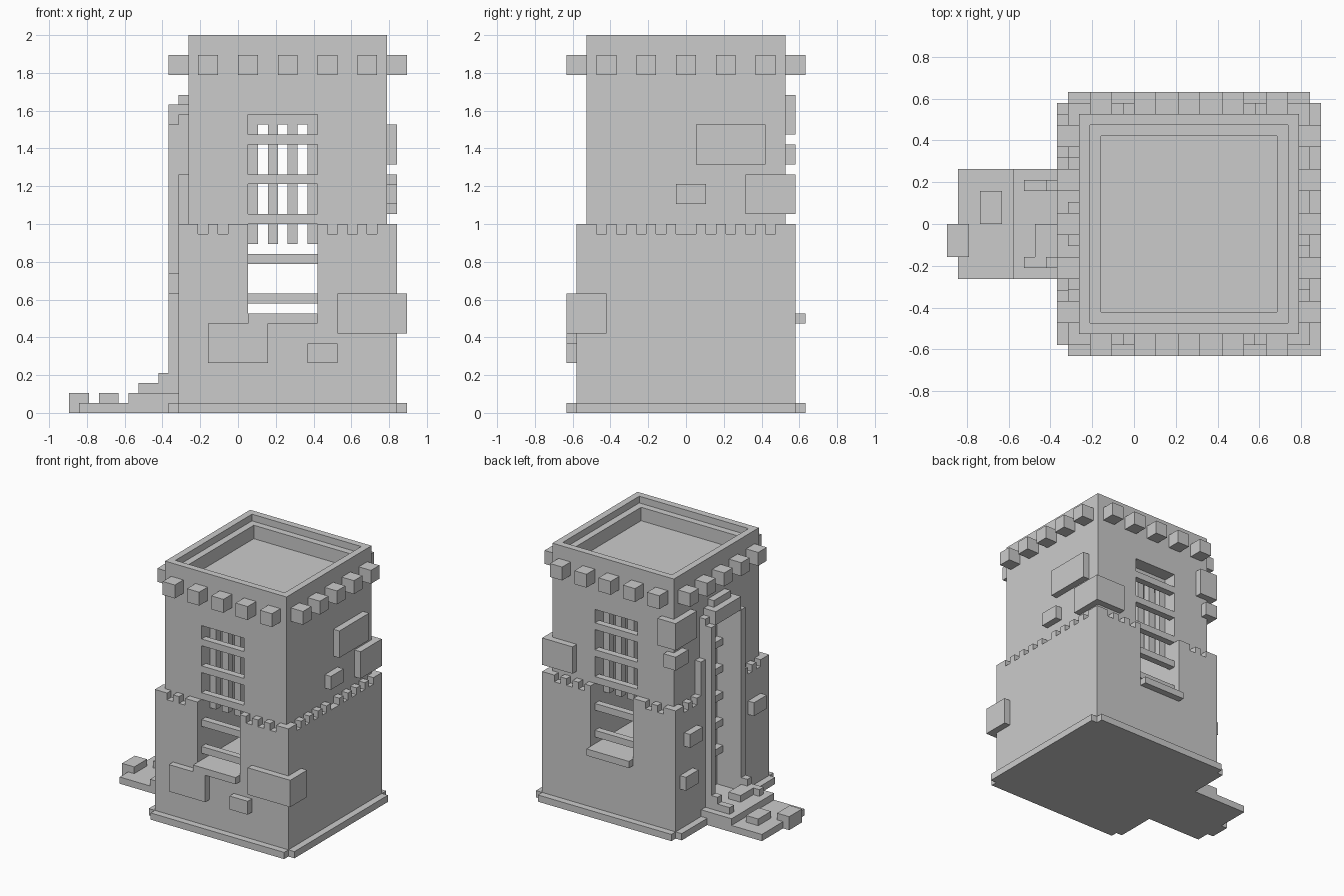
import bpy, bmesh

if "Cube" in bpy.data.objects:
    bpy.data.objects.remove(bpy.data.objects["Cube"])

U = 1 / 19  # one block unit


def boxes(name, spans):
    """One object from boxes given as (x0, x1, y0, y1, z0, z1) in block units."""
    bm = bmesh.new()
    for x0, x1, y0, y1, z0, z1 in spans:
        vs = bmesh.ops.create_cube(bm, size=1)["verts"]
        for v in vs:
            v.co = ((x1 if v.co.x > 0 else x0) * U,
                    (y1 if v.co.y > 0 else y0) * U,
                    (z1 if v.co.z > 0 else z0) * U)
    return finish(name, bm)


def slab(name, outline, z0, z1):
    """Flat outline in block units extruded upwards."""
    bm = bmesh.new()
    face = bm.faces.new([bm.verts.new((x * U, y * U, z0 * U)) for x, y in outline])
    top = bmesh.ops.extrude_face_region(bm, geom=[face])["geom"]
    moved = [g for g in top if isinstance(g, bmesh.types.BMVert)]
    bmesh.ops.translate(bm, verts=moved, vec=(0, 0, (z1 - z0) * U))
    bmesh.ops.recalc_face_normals(bm, faces=bm.faces)
    return finish(name, bm)


def finish(name, bm):
    me = bpy.data.meshes.new(name)
    bm.to_mesh(me)
    bm.free()
    ob = bpy.data.objects.new(name, me)
    bpy.context.collection.objects.link(ob)
    return ob


def cut(ob, *span):
    cutter = boxes("cutter", [span])
    cutter.hide_render = True
    mod = ob.modifiers.new("cut", "BOOLEAN")
    mod.operation, mod.solver, mod.object = "DIFFERENCE", "EXACT", cutter
    bpy.context.view_layer.objects.active = ob
    bpy.ops.object.modifier_apply(modifier=mod.name)
    bpy.data.objects.remove(cutter, do_unlink=True)


# Base plate with notched corners
slab("base_plate", [(-7, -11), (-6, -11), (-6, -12), (16, -12), (16, -11), (17, -11),
                    (17, 11), (16, 11), (16, 12), (-6, 12), (-6, 11), (-7, 11)], 0, 1)

# Tower body: window passage front to back, door recess on the left, stepped roof
lower = boxes("lower_walls", [(-6, 16, -11, 11, 1, 18)])
upper = boxes("upper_walls", [(-5, 15, -10, 10, 18, 38)])
cut(lower, 1, 8, -13, 13, 10, 20)
cut(upper, 1, 8, -13, 13, 17, 29)
for s in (-1, 1):
    cut(upper, 1, 8, *sorted((s * 8, s * 13)), 28, 30)
cut(lower, -9, -3, -3, 3, 2, 20)
cut(upper, -9, -3, -3, 3, 17, 29)
cut(upper, -4, 14, -9, 9, 37, 40)
cut(upper, -3, 13, -8, 8, 35, 40)

# Small teeth along the top of the lower walls
teeth = []
for s in (-1, 1):
    y0, y1 = sorted((s * 10, s * 11))
    for x0, x1 in ((-6, -4), (-3, -2), (-1, 1), (8, 9), (10, 11), (12, 13), (14, 16)):
        teeth.append((x0, x1, y0, y1, 18, 19))
    y0, y1 = sorted((s * 9, s * 10))
    teeth += [(-6, -5, y0, y1, 18, 19), (15, 16, y0, y1, 18, 19)]
    for k in (1, 3, 5, 7):
        y0, y1 = sorted((s * k, s * (k + 1)))
        teeth.append((15, 16, y0, y1, 18, 19))
        if k > 3:
            teeth.append((-6, -5, y0, y1, 18, 19))
boxes("wall_teeth", teeth)

# Row of stone brackets under the roof on all four sides
brackets = []
for i in range(5):
    x, y = -4 + 4 * i, -9 + 4 * i
    brackets += [(x, x + 2, -12, -10, 34, 36), (x, x + 2, 10, 12, 34, 36),
                 (-7, -5, y, y + 2, 34, 36), (15, 17, y, y + 2, 34, 36)]
boxes("roof_brackets", brackets)

# Front and back windows: sill, slats and hanging bars
for s, side in ((-1, "front"), (1, "back")):
    boxes(side + "_window_sill", [(1, 8, *sorted((s * 10, s * 12)), 9, 10)])
    boxes(side + "_window_slats",
          [(1, 8, *sorted((s * 9, s * 10)), z, z + 1) for z in range(11, 28, 4)])
    boxes(side + "_window_bars",
          [(x, x + 1, *sorted((s * 7, s * 8)), 17, 29) for x in (1, 3, 5, 7)])

# Door frame, rungs and entrance buttresses on the left side
frame = [(-7, -5, -3, 3, 29, 31), (-6, -5, -2, 2, 31, 32)]
buttress = []
for s in (-1, 1):
    j0, j1 = sorted((s * 3, s * 4))
    o0, o1 = sorted((s * 4, s * 5))
    frame += [(-7, -5, j0, j1, 1, 29), (-6, -5, j0, j1, 29, 30),
              (-6, -5, o0, o1, 18, 24)]
    buttress += [(-10, -8, j0, j1, 2, 3), (-8, -7, j0, j1, 2, 4)]
boxes("door_frame", frame)
boxes("entrance_buttresses", buttress)
boxes("door_rungs", [(-4, -3, -3, 3, z, z + 1) for z in range(7, 28, 4)])

# Entrance steps and loose stones
boxes("entrance_steps", [(-16, -7, -5, 5, 0, 1), (-11, -6, -5, 5, 1, 2)])
boxes("entrance_stones", [(-17, -15, -3, 0, 0, 2), (-14, -12, 0, 3, 1, 2),
                          (-9, -7, -3, 0, 2, 3)])

# Raised stones on the walls
boxes("front_wall_stones", [(-3, 3, -12, -11, 5, 9), (7, 10, -12, -11, 5, 7),
                            (10, 17, -12, -8, 8, 12)])
boxes("right_wall_stones", [(15, 16, 1, 8, 25, 29), (15, 16, -1, 2, 21, 23),
                            (11, 16, 6, 11, 20, 24)])
boxes("left_wall_stones", [(-6, -3, 6, 11, 28, 32), (-6, -4, 8, 11, 25, 27),
                           (-7, -6, 6, 9, 13, 15), (-7, -6, 7, 10, 7, 9),
                           (-7, -6, -9, -6, 12, 14)])
